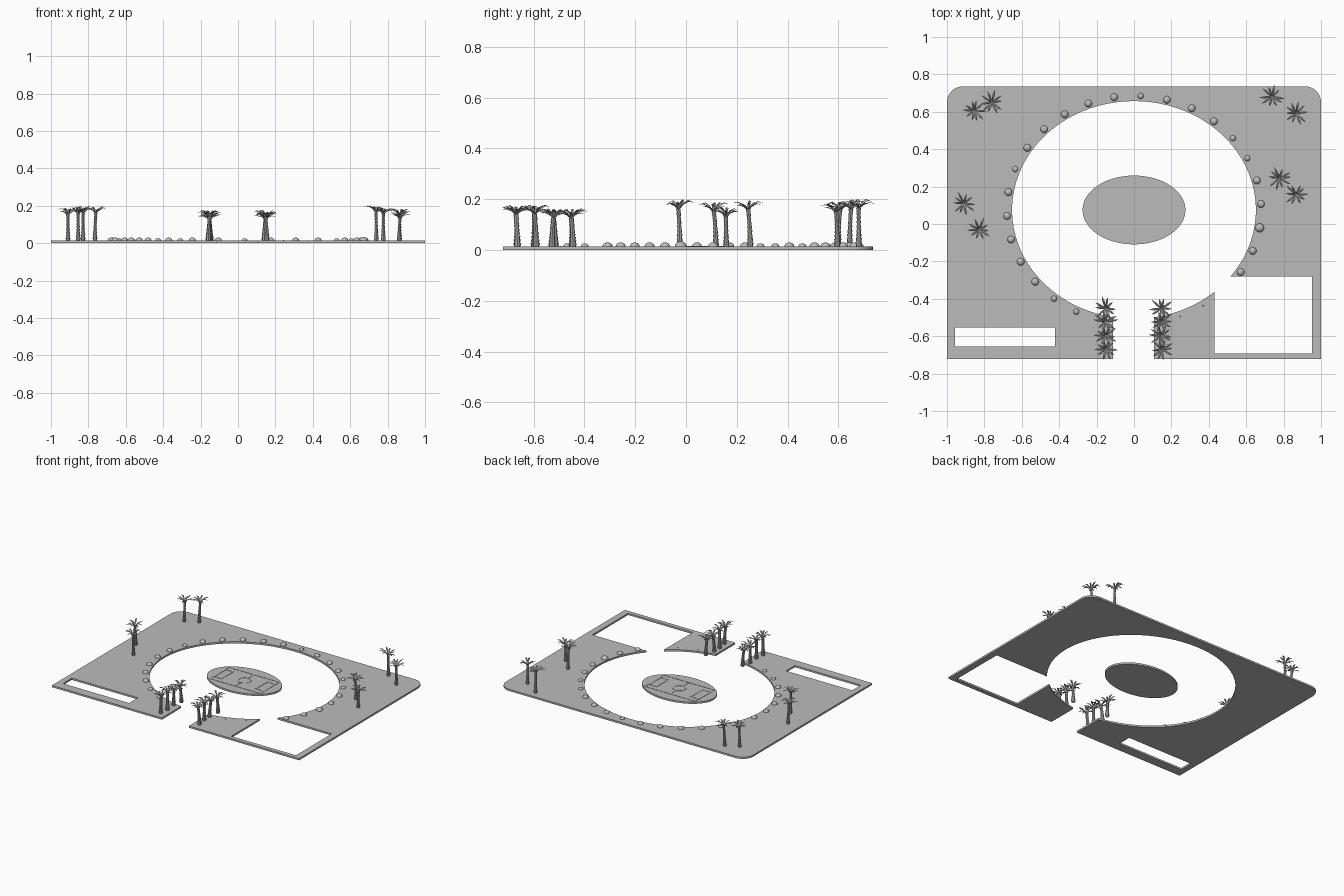
import bpy, bmesh, math, random
from math import sin, cos, pi, radians
from mathutils import Vector

random.seed(4)
if "Cube" in bpy.data.objects:
    bpy.data.objects.remove(bpy.data.objects["Cube"], do_unlink=True)

grey = bpy.data.materials.new("plain grey")
grey.use_nodes = True
colour = (0.5, 0.5, 0.5, 1)
grey.diffuse_color = colour
grey.node_tree.nodes["Principled BSDF"].inputs["Base Color"].default_value = colour

TOP = 0.013          # upper surface of the ground
CY = 0.075           # centre of the oval court
RX, RY = 0.652, 0.582


def add_object(name, mesh):
    ob = bpy.data.objects.new(name, mesh)
    bpy.context.collection.objects.link(ob)
    if not mesh.materials:
        mesh.materials.append(grey)
    return ob


def arc(cx, cy, rx, ry, a, b, n):
    return [(cx + rx * cos(a + (b - a) * i / n), cy + ry * sin(a + (b - a) * i / n))
            for i in range(n + 1)]


def box(x0, x1, y0, y1):
    return [(x0, y0), (x1, y0), (x1, y1), (x0, y1)]


def slab(name, loops, z0, z1):
    """Flat plate from an outline and optional hole outlines."""
    cu = bpy.data.curves.new(name, 'CURVE')
    cu.dimensions = '2D'
    cu.fill_mode = 'BOTH'
    cu.extrude = (z1 - z0) / 2
    for pts in loops:
        sp = cu.splines.new('POLY')
        sp.points.add(len(pts) - 1)
        for p, (x, y) in zip(sp.points, pts):
            p.co = (x, y, 0, 1)
        sp.use_cyclic_u = True
    tmp = bpy.data.objects.new("tmp", cu)
    bpy.context.collection.objects.link(tmp)
    deps = bpy.context.evaluated_depsgraph_get()
    mesh = bpy.data.meshes.new_from_object(tmp.evaluated_get(deps))
    bpy.data.objects.remove(tmp, do_unlink=True)
    mesh.materials.clear()
    bm = bmesh.new()
    bm.from_mesh(mesh)
    bmesh.ops.remove_doubles(bm, verts=bm.verts, dist=1e-5)
    bmesh.ops.translate(bm, verts=bm.verts, vec=(0, 0, (z0 + z1) / 2))
    bmesh.ops.recalc_face_normals(bm, faces=bm.faces)
    bm.to_mesh(mesh)
    bm.free()
    for p in mesh.polygons:
        p.use_smooth = False
    return add_object(name, mesh)


# Ground: rounded back corners, oval opening, gate gap and side plot
front, back, r = -0.722, 0.736, 0.085
gate_l, gate_r = -0.111, 0.108
px0, px1, py0, py1 = 0.43, 0.953, -0.692, -0.28
t_gate = -math.acos(gate_r / RX)
t_plot = -math.acos(px0 / RX)
t_exit = math.asin((py1 - CY) / RY)
t_end = 2 * pi - math.acos(gate_l / RX)
outline = [(gate_l, front), (-1, front)]
outline += arc(-1 + r, back - r, r, r, pi, pi / 2, 8)
outline += arc(1 - r, back - r, r, r, pi / 2, 0, 8)
outline += [(1, front), (gate_r, front)]
outline += arc(0, CY, RX, RY, t_gate, t_plot, 8)
outline += [(px0, py0), (px1, py0), (px1, py1)]
outline += arc(0, CY, RX, RY, t_exit, t_end, 72)
slab("ground", [outline, box(-0.957, -0.422, -0.655, -0.553)], 0, TOP)

# Oval pitch with raised markings
slab("pitch", [arc(0, CY, 0.275, 0.184, 0, 2 * pi * 63 / 64, 63)], 0, TOP)


def marking(name, x0, x1, half, w=0.007):
    slab(name, [box(x0, x1, CY - half, CY + half),
                box(x0 + w, x1 - w, CY - half + w, CY + half - w)], TOP, TOP + 0.002)


marking("pitch_border", -0.208, 0.208, 0.112)
marking("left_goal_box", 0.135, 0.201, 0.07)
marking("right_goal_box", -0.201, -0.135, 0.07)
slab("centre_circle", [arc(0, CY, q, q, 0, 2 * pi * 31 / 32, 31) for q in (0.045, 0.038)],
     TOP, TOP + 0.002)
for name, s in (("halfway_line_back", 1), ("halfway_line_front", -1)):
    slab(name, [box(-0.0035, 0.0035, *sorted((CY + s * 0.045, CY + s * 0.105)))],
         TOP, TOP + 0.002)

# Round shrubs spaced along the rim of the oval
sizes = "44334443444443444443345000544544"
for k in range(30):
    t = radians(3 + 12 * k)
    x, y = 0.68 * cos(t), CY + 0.61 * sin(t)
    in_gate = y < -0.4 and abs(x) < 0.2
    in_plot = px0 < x < px1 and py0 < y < py1
    if in_gate or in_plot:
        continue
    bm = bmesh.new()
    bmesh.ops.create_uvsphere(bm, u_segments=14, v_segments=10,
                              radius=0.004 + 0.004 * int(sizes[k]))
    bmesh.ops.scale(bm, verts=bm.verts, vec=(1, 1, 0.85))
    bmesh.ops.bisect_plane(bm, geom=bm.verts[:] + bm.edges[:] + bm.faces[:],
                           plane_co=(0, 0, -0.002), plane_no=(0, 0, -1), clear_outer=True)
    for f in bm.faces:
        f.smooth = True
    mesh = bpy.data.meshes.new("shrub")
    bm.to_mesh(mesh)
    bm.free()
    add_object("shrub_%02d" % (k + 1), mesh).location = (x, y, TOP)


def ring(bm, centre, rad, n=8):
    return [bm.verts.new(centre + Vector((rad * cos(2 * pi * i / n), rad * sin(2 * pi * i / n), 0)))
            for i in range(n)]


def palm(name, x, y, height, thick):
    bm = bmesh.new()
    lean = Vector((random.uniform(-0.008, 0.008), random.uniform(-0.008, 0.008), 0))
    crown = height - 0.038 - TOP
    # Trunk of flared segments, widening under the crown
    segs, prev = 9, None
    for i in range(segs):
        a, b = i / segs, (i + 1) / segs
        rad = thick * (1 - 0.35 * math.sin(pi * a * 0.75))
        for f, q in ((a, rad * 0.85), (b, rad * 1.12)):
            cur = ring(bm, lean * (f * f - 1) + Vector((0, 0, crown * f)), q)
            if prev:
                for j in range(8):
                    bm.faces.new((prev[j], prev[(j + 1) % 8], cur[(j + 1) % 8], cur[j]))
            prev = cur
    bm.faces.new(prev)
    # Arching folded fronds
    fronds = 10
    for i in range(fronds):
        a = 2 * pi * (i + random.uniform(-0.25, 0.25)) / fronds
        out, side = Vector((cos(a), sin(a), 0)), Vector((-sin(a), cos(a), 0))
        reach, lift = random.uniform(0.05, 0.068), random.uniform(0.6, 1.15)
        rows = []
        for d, z, w in ((0.03, -0.003, 0.003), (0.3, 0.02, 0.005),
                        (0.65, 0.032, 0.006), (1, 0.026, 0.0008)):
            mid = out * reach * d + Vector((0, 0, crown + z * lift))
            drop = Vector((0, 0, -0.5 * w))
            rows.append([bm.verts.new(p) for p in (mid - side * w + drop, mid, mid + side * w + drop)])
        for p, q in zip(rows, rows[1:]):
            for j in (0, 1):
                bm.faces.new((p[j], q[j], q[j + 1], p[j + 1]))
    mesh = bpy.data.meshes.new(name)
    bm.to_mesh(mesh)
    bm.free()
    add_object(name, mesh).location = (x, y, TOP)


# Avenue of palms flanking the gate
for side, x in (("left", 0.147), ("right", -0.152)):
    for i, (y, h) in enumerate(((-0.452, 0.165), (-0.522, 0.165), (-0.597, 0.18), (-0.67, 0.178))):
        palm("%s_avenue_palm_%d" % (side, i + 1), x, y, h, 0.014)

# Pairs of palms around the edges
pairs = [(-0.855, 0.607, 0.195), (-0.76, 0.65, 0.2), (-0.91, 0.11, 0.19), (-0.828, -0.03, 0.2),
         (0.738, 0.68, 0.203), (0.866, 0.592, 0.187), (0.777, 0.245, 0.197), (0.866, 0.157, 0.17)]
for i, (x, y, h) in enumerate(pairs):
    palm("edge_palm_%d" % (i + 1), x, y, h, 0.012)
